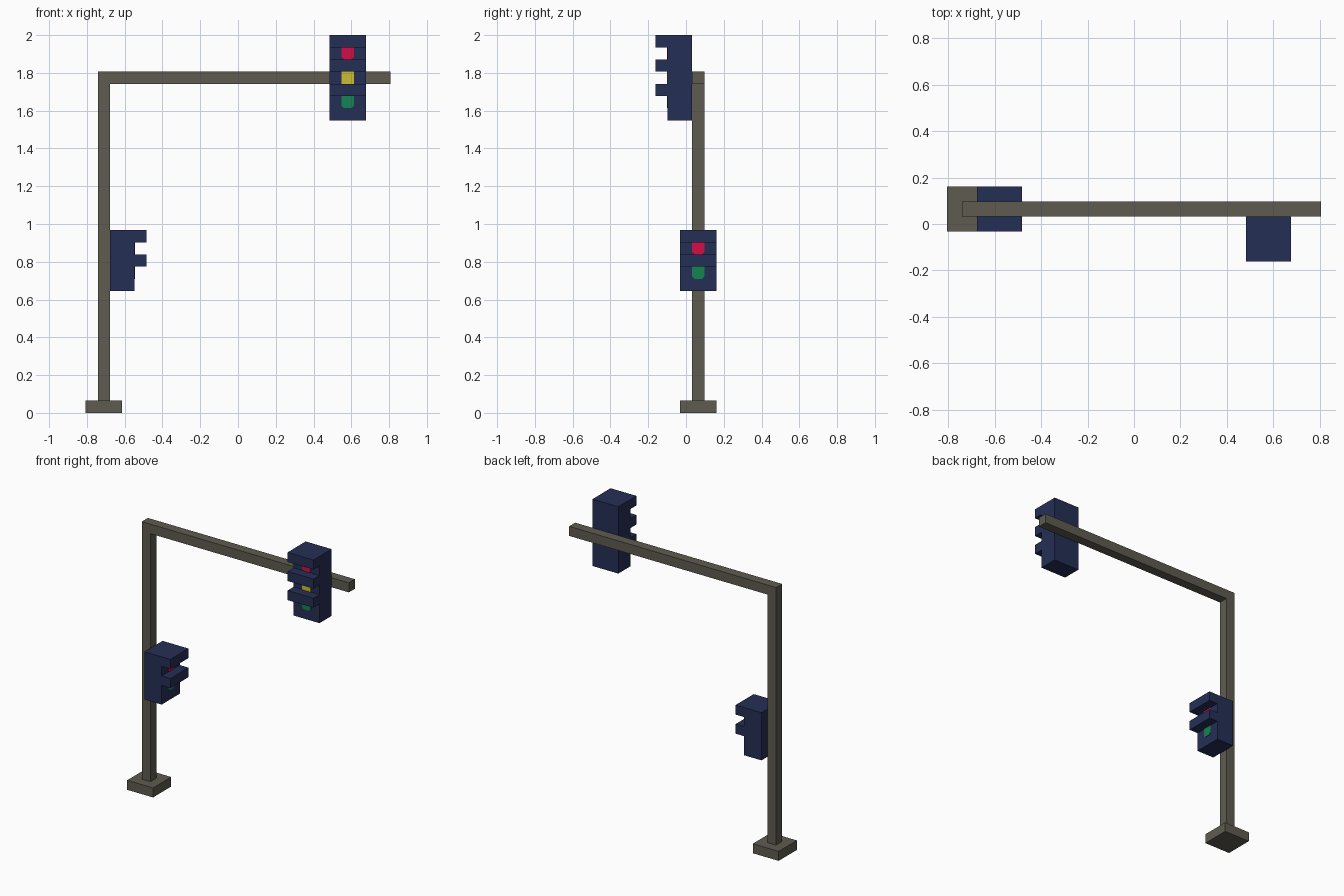
import bpy, bmesh, math
from mathutils import Matrix

if "Cube" in bpy.data.objects:
    bpy.data.objects.remove(bpy.data.objects["Cube"])

U = 2 / 31  # module size: every part is a whole number of these


def material(name, rgb):
    m = bpy.data.materials.new(name)
    m.diffuse_color = (*rgb, 1)
    m.use_nodes = True
    m.node_tree.nodes["Principled BSDF"].inputs["Base Color"].default_value = m.diffuse_color
    return m


METAL = material("warm_grey_metal", (0.114, 0.105, 0.081))
NAVY = material("navy_housing", (0.018, 0.028, 0.090))
RED = material("red_lamp", (0.640, 0.004, 0.065))
YELLOW = material("yellow_lamp", (0.610, 0.510, 0.032))
GREEN = material("green_lamp", (0.007, 0.225, 0.085))


def extrude(name, profile, direction, mat, matrix=Matrix()):
    """Solid from a flat outline pushed along a direction, in modules."""
    bm = bmesh.new()
    face = bm.faces.new([bm.verts.new(p) for p in profile])
    new = bmesh.ops.extrude_face_region(bm, geom=[face])["geom"]
    bmesh.ops.translate(bm, vec=direction,
                        verts=[v for v in new if isinstance(v, bmesh.types.BMVert)])
    bmesh.ops.transform(bm, matrix=Matrix.Scale(U, 4) @ matrix, verts=bm.verts)
    bmesh.ops.recalc_face_normals(bm, faces=bm.faces)
    mesh = bpy.data.meshes.new(name)
    bm.to_mesh(mesh)
    bm.free()
    mesh.materials.append(mat)
    obj = bpy.data.objects.new(name, mesh)
    bpy.context.collection.objects.link(obj)
    return obj


def signal(name, lamps, location, turn):
    """Housing with one visor per lamp; lamps listed from the bottom up."""
    place = Matrix.Translation(location) @ Matrix.Rotation(turn, 4, 'Z')
    side = [(0, 0), (-2, 0)]
    for i in range(len(lamps)):
        z = 2 + 2 * i
        side += [(-2, z), (-3, z), (-3, z + 1), (-2, z + 1)]
    side[-1] = (0, side[-1][1])  # top visor is flush with the roof
    extrude(name + "_housing", [(-1.5, y, z) for y, z in side], (3, 0, 0), NAVY, place)
    # Thin lamp plates with clipped lower corners
    for i, (label, mat) in enumerate(lamps):
        c = 0.0 if mat is YELLOW else 0.2
        z = 1 + 2 * i
        outline = [(-0.5, z + 1), (-0.5, z + c), (-0.5 + c, z),
                   (0.5 - c, z), (0.5, z + c), (0.5, z + 1)]
        outline = list(dict.fromkeys(outline))
        extrude(f"{name}_{label}_lamp", [(x, -2, zz) for x, zz in outline],
                (0, -0.05, 0), mat, place)


# Foot block
extrude("base", [(-12.5, -0.5, 0), (-9.5, -0.5, 0), (-9.5, 2.5, 0), (-12.5, 2.5, 0)],
        (0, 0, 1), METAL)

# Post and overhanging arm as one bent bar
bar = [(-11.5, 1), (-10.5, 1), (-10.5, 27), (12.5, 27), (12.5, 28), (-11.5, 28)]
extrude("post_and_arm", [(x, 0.5, z) for x, z in bar], (0, 1, 0), METAL)

# Vehicle signal on the arm, pedestrian signal on the post
signal("vehicle_signal", [("green", GREEN), ("yellow", YELLOW), ("red", RED)],
       (9, 0.5, 24), 0)
signal("pedestrian_signal", [("green", GREEN), ("red", RED)],
       (-10.5, 1, 10), math.pi / 2)
